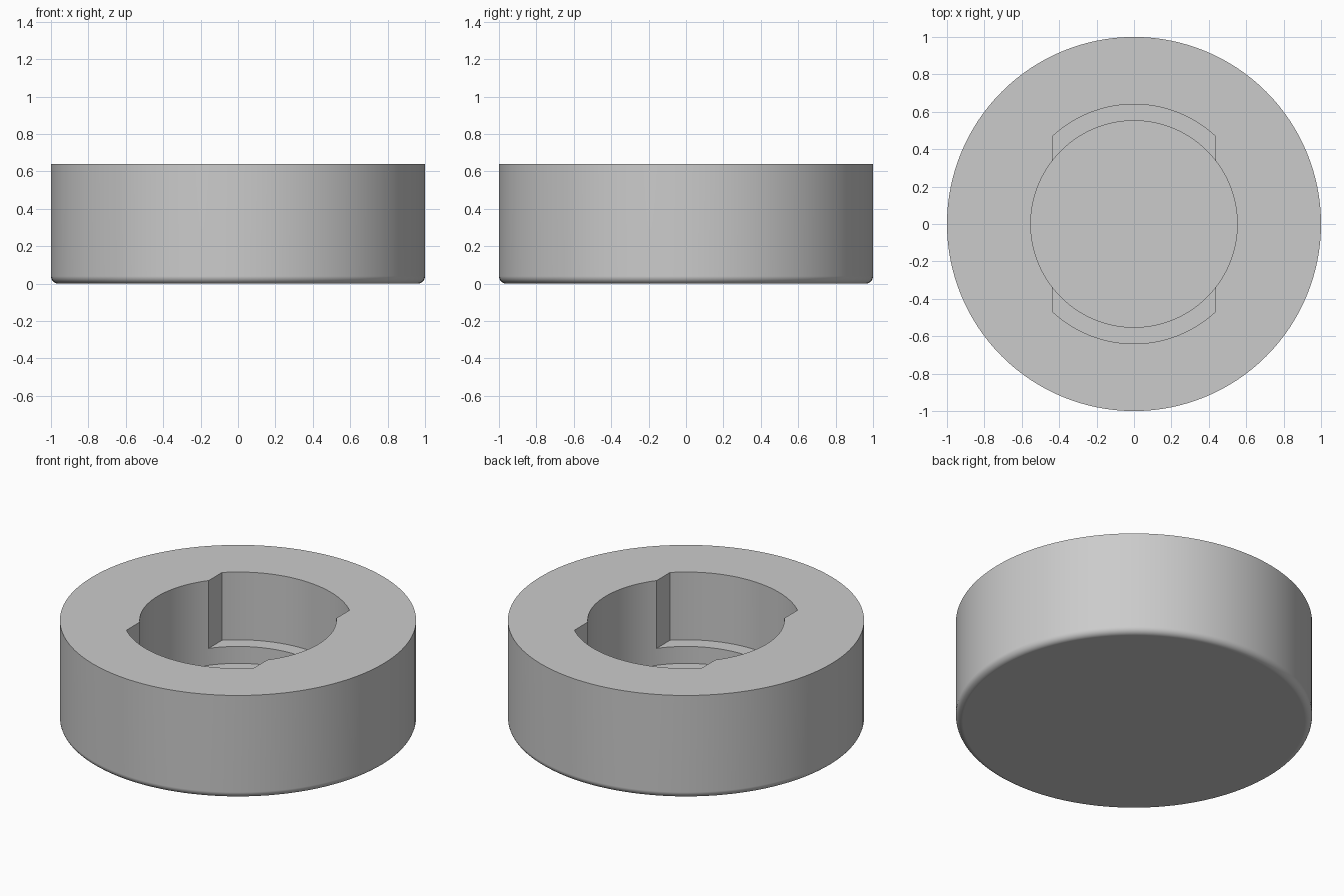
import bpy
import bmesh
import math

cube = bpy.data.objects.get("Cube")
if cube:
    bpy.data.objects.remove(cube, do_unlink=True)

HEIGHT = 0.64
FILLET = 0.04
BORE_RADIUS, BORE_FLOOR = 0.552, 0.115
SLOT_RADIUS, SLOT_HALF_WIDTH, SLOT_FLOOR = 0.64, 0.437, 0.22

grey = bpy.data.materials.new("plain_grey")
grey.use_nodes = True
colour = (0.6, 0.6, 0.6, 1)
grey.diffuse_color = colour
grey.node_tree.nodes["Principled BSDF"].inputs["Base Color"].default_value = colour


def arc(radius, start, end, count):
    return [(radius * math.cos(start + (end - start) * i / count),
             radius * math.sin(start + (end - start) * i / count))
            for i in range(count + 1)]


def prism(name, outline, bottom, top):
    bm = bmesh.new()
    base = bm.faces.new([bm.verts.new((x, y, bottom)) for x, y in outline])
    grown = bmesh.ops.extrude_face_region(bm, geom=[base])["geom"]
    bmesh.ops.translate(bm, vec=(0, 0, top - bottom),
                        verts=[g for g in grown if isinstance(g, bmesh.types.BMVert)])
    bmesh.ops.recalc_face_normals(bm, faces=bm.faces)
    mesh = bpy.data.meshes.new(name)
    bm.to_mesh(mesh)
    bm.free()
    mesh.materials.append(grey)
    obj = bpy.data.objects.new(name, mesh)
    bpy.context.collection.objects.link(obj)
    return obj


def circle(radius, count=128):
    return arc(radius, 0, 2 * math.pi, count)[:-1]


# Round body with a rounded lower rim
body = prism("round_body", circle(1), 0, HEIGHT)
bm = bmesh.new()
bm.from_mesh(body.data)
rim = [e for e in bm.edges if all(v.co.z < 0.001 for v in e.verts)]
bmesh.ops.bevel(bm, geom=rim, offset=FILLET, segments=6, profile=0.5, affect='EDGES')
bm.to_mesh(body.data)
bm.free()

# Central bore, and the shallower slot that widens it at front and back
corner = math.acos(SLOT_HALF_WIDTH / SLOT_RADIUS)
back_arc = arc(SLOT_RADIUS, corner, math.pi - corner, 32)
slot_outline = back_arc + [(-x, -y) for x, y in back_arc]
cutters = [prism("bore_cutter", circle(BORE_RADIUS), BORE_FLOOR, 1),
           prism("slot_cutter", slot_outline, SLOT_FLOOR, 1)]

bpy.context.view_layer.objects.active = body
for cutter in cutters:
    cutter.hide_render = True
    cut = body.modifiers.new(cutter.name, 'BOOLEAN')
    cut.operation = 'DIFFERENCE'
    cut.solver = 'EXACT'
    cut.object = cutter
    bpy.ops.object.modifier_apply(modifier=cut.name)
    bpy.data.objects.remove(cutter, do_unlink=True)

# Smooth walls, crisp edges, flat base
bpy.ops.object.select_all(action='DESELECT')
body.select_set(True)
bpy.ops.object.shade_smooth_by_angle(angle=math.radians(30))
weighted = body.modifiers.new("flat_base", 'WEIGHTED_NORMAL')
weighted.keep_sharp = True
